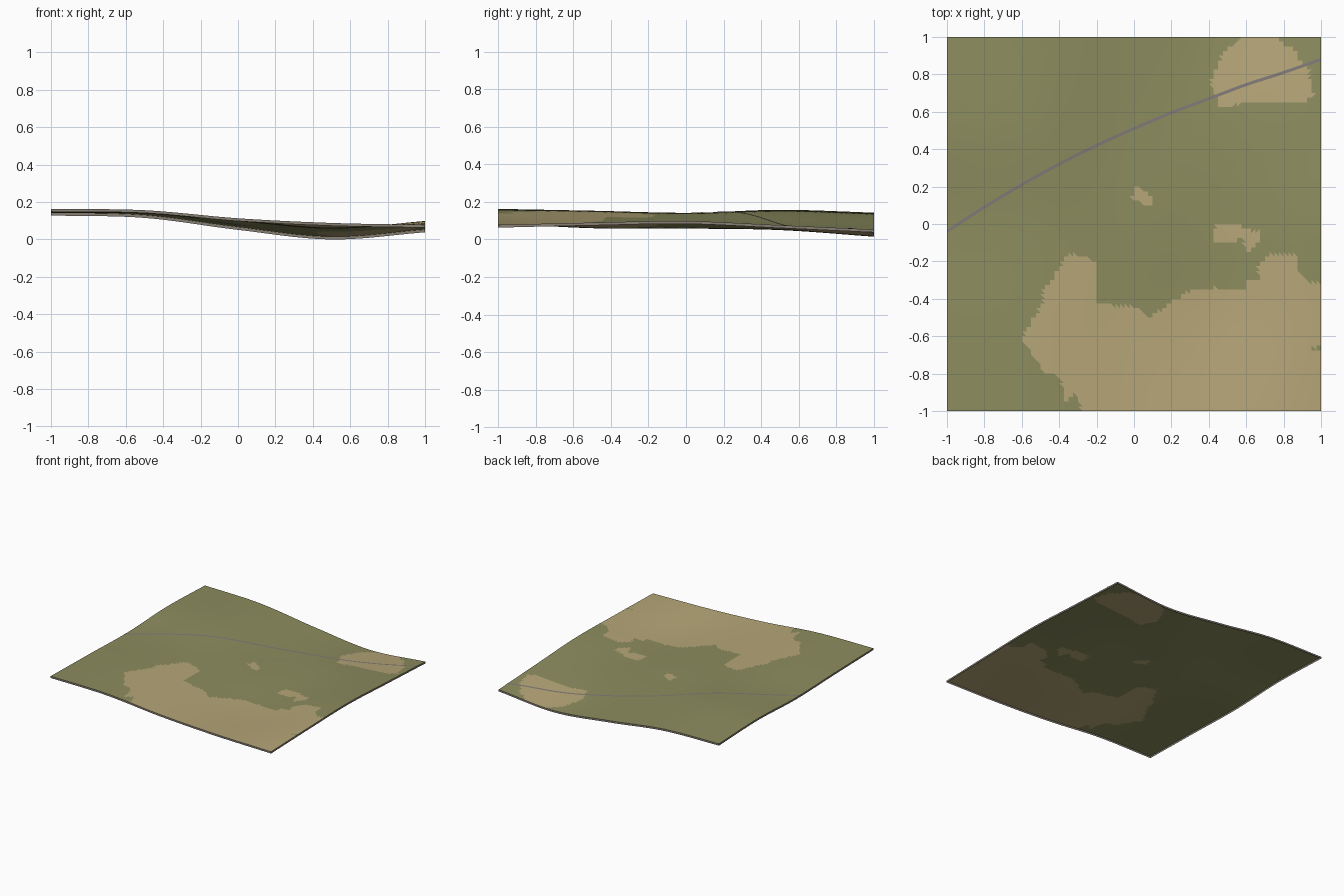
import bpy, bmesh, math
from mathutils import Vector

if "Cube" in bpy.data.objects:
    bpy.data.objects.remove(bpy.data.objects["Cube"])

N = 80          # terrain cells per side
SKIRT = 0.015   # height of the thin rim

# Height samples: rows y = -1..1, columns x = -1..1 in steps of 0.5
HEIGHTS = [
    [.165, .158, .115, .090, .080],
    [.155, .150, .102, .062, .092],
    [.143, .140, .097, .060, .100],
    [.160, .148, .080, .052, .078],
    [.145, .132, .068, .017, .055],
]

# Outlines of the bare sandy patches
PATCHES = [
    [(-.29, -1.1), (-.29, -.97), (-.32, -.89), (-.37, -.96), (-.39, -.82), (-.48, -.79),
     (-.56, -.67), (-.6, -.61), (-.55, -.52), (-.49, -.43), (-.49, -.36), (-.43, -.29),
     (-.36, -.16), (-.29, -.17), (-.2, -.2), (-.2, -.43), (0, -.44), (.08, -.5),
     (.2, -.42), (.28, -.36), (.44, -.34), (.6, -.36), (.6, -.3), (.67, -.3),
     (.66, -.22), (.73, -.16), (.88, -.16), (.88, -.25), (.94, -.31), (1.1, -.31),
     (1.1, -.6), (.94, -.67), (1.1, -.67), (1.1, -1.1)],
    [(.635, 1.1), (.76, 1.1), (.77, .98), (.83, .95), (.93, .84), (.96, .69), (.91, .65),
     (.62, .65), (.46, .62), (.41, .75), (.47, .91), (.55, .97)],
    [(0, .2), (.06, .18), (.11, .12), (.08, .1), (-.01, .13)],
    [(.44, 0), (.57, 0), (.62, -.04), (.68, -.03), (.67, -.1), (.6, -.15), (.58, -.07),
     (.51, -.11), (.42, -.1)],
]

# Road centre line: y at x = -1..1 in steps of 0.2
ROAD_Y = [-.04, .09, .21, .32, .42, .51, .595, .67, .745, .81, .88]


def cubic(vals, t):
    """Smooth interpolation through evenly spaced values, t in 0..1."""
    n = len(vals) - 1
    ext = [2 * vals[0] - vals[1]] + list(vals) + [2 * vals[-1] - vals[-2]]
    f = min(max(t, 0), 1) * n
    i = min(int(f), n - 1)
    u = f - i
    a, b, c, d = ext[i:i + 4]
    return b + .5 * u * (c - a + u * (2 * a - 5 * b + 4 * c - d + u * (3 * (b - c) + d - a)))


def height(x, y):
    return cubic([cubic(r, (x + 1) / 2) for r in HEIGHTS], (y + 1) / 2)


LOW = min(height(-1 + i / 50, 1) for i in range(101)) - SKIRT


def ground(x, y):
    return max(height(x, y) - LOW, 0.0)


def inside(x, y, poly):
    hit = False
    for (x1, y1), (x2, y2) in zip(poly, poly[1:] + poly[:1]):
        if (y1 > y) != (y2 > y) and x < x1 + (y - y1) / (y2 - y1) * (x2 - x1):
            hit = not hit
    return hit


def material(name, rgb):
    m = bpy.data.materials.new(name)
    m.diffuse_color = (*rgb, 1)
    m.use_nodes = True
    m.node_tree.nodes["Principled BSDF"].inputs["Base Color"].default_value = m.diffuse_color
    return m


def add_object(name, bm, mats):
    me = bpy.data.meshes.new(name)
    bm.to_mesh(me)
    bm.free()
    for m in mats:
        me.materials.append(m)
    ob = bpy.data.objects.new(name, me)
    bpy.context.collection.objects.link(ob)
    return ob


grass = material("grass_green", (.265, .265, .115))
sand = material("dry_sand", (.47, .385, .19))
asphalt = material("road_grey", (.22, .195, .185))
rim = material("rim_grey", (.24, .21, .17))

# Terrain sheet, coloured by patch outline
bm = bmesh.new()
bmesh.ops.create_grid(bm, x_segments=N, y_segments=N, size=1)
for v in bm.verts:
    v.co.z = ground(v.co.x, v.co.y)
bmesh.ops.triangulate(bm, faces=bm.faces[:])
for f in bm.faces:
    c = f.calc_center_median()
    f.material_index = int(any(inside(c.x, c.y, p) for p in PATCHES))
    f.smooth = True
add_object("terrain", bm, [grass, sand])

# Thin rim hanging from the four edges
bm = bmesh.new()
steps = [-1 + 2 * i / N for i in range(N)]
loop = ([(t, -1) for t in steps] + [(1, t) for t in steps]
        + [(-t, 1) for t in steps] + [(-1, -t) for t in steps])
top = [bm.verts.new((x, y, ground(x, y))) for x, y in loop]
bot = [bm.verts.new((x, y, max(ground(x, y) - SKIRT, 0))) for x, y in loop]
for i in range(len(loop)):
    j = (i + 1) % len(loop)
    bm.faces.new((bot[i], bot[j], top[j], top[i]))
add_object("terrain_rim", bm, [rim])

# Road ribbon draped just above the ground
bm = bmesh.new()
prev = None
for i in range(N * 2 + 1):
    x = -1 + i / N
    y = cubic(ROAD_Y, (x + 1) / 2)
    slope = (cubic(ROAD_Y, (x + 1.01) / 2) - cubic(ROAD_Y, (x + .99) / 2)) / .02
    half = .008 * math.sqrt(1 + slope * slope)
    pair = [bm.verts.new((x, y + s * half, ground(x, y + s * half) + .002)) for s in (-1, 1)]
    if prev:
        bm.faces.new((prev[0], pair[0], pair[1], prev[1]))
    prev = pair
add_object("road", bm, [asphalt])
